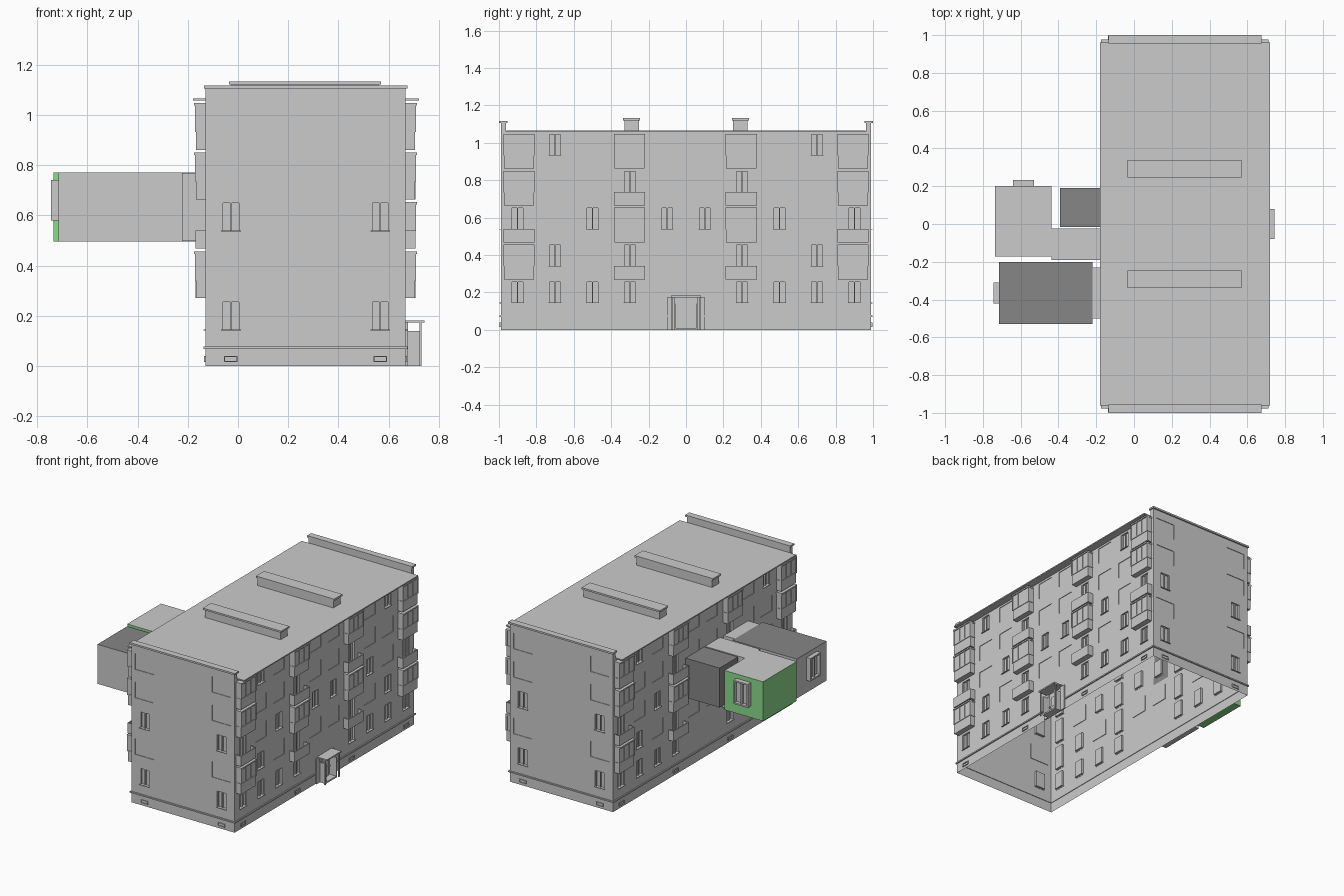
import bpy, bmesh
from mathutils import Vector

if "Cube" in bpy.data.objects:
    bpy.data.objects.remove(bpy.data.objects["Cube"])

def material(name, rgb):
    m = bpy.data.materials.new(name)
    m.diffuse_color = (*rgb, 1)
    m.use_nodes = True
    m.node_tree.nodes["Principled BSDF"].inputs["Base Color"].default_value = m.diffuse_color
    return m

GREY = material("light grey", (0.6, 0.6, 0.6))
DARK = material("dark grey", (0.24, 0.24, 0.24))
GREEN = material("green", (0.26, 0.70, 0.26))

X0, X1, Y, TOP = -0.13, 0.667, 0.99, 1.06
FLOORS = [0.145, 0.342, 0.54, 0.737, 0.935]      # window sill heights

def finish(name, bm, *mats):
    me = bpy.data.meshes.new(name)
    bm.to_mesh(me)
    bm.free()
    for m in mats:
        me.materials.append(m)
    ob = bpy.data.objects.new(name, me)
    bpy.context.collection.objects.link(ob)
    return ob

def quad(bm, pts, direction):
    f = bm.faces.new([bm.verts.new(p) for p in pts])
    f.normal_update()
    if f.normal.dot(direction) < 0:
        f.normal_flip()
    return f

def add_box(bm, x0, x1, y0, y1, z0, z1):
    r = bmesh.ops.create_cube(bm, size=1)
    for v in r["verts"]:
        v.co = ((x0 + x1) / 2 + v.co.x * abs(x1 - x0),
                (y0 + y1) / 2 + v.co.y * abs(y1 - y0),
                (z0 + z1) / 2 + v.co.z * abs(z1 - z0))
    return r["verts"]

def boxes(name, dims, mat=GREY):
    bm = bmesh.new()
    for d in dims:
        add_box(bm, *d)
    return finish(name, bm, mat)

# placement on each facade: (along wall, height, distance outward) -> point
SIDES = {
    "front": (lambda u, z, d: Vector((u, -Y - d, z)), Vector((0, -1, 0))),
    "back": (lambda u, z, d: Vector((u, Y + d, z)), Vector((0, 1, 0))),
    "right": (lambda u, z, d: Vector((X1 + d, u, z)), Vector((1, 0, 0))),
    "left": (lambda u, z, d: Vector((X0 - d, u, z)), Vector((-1, 0, 0))),
}

def side_boxes(name, side, dims, mat=GREY):
    P = SIDES[side][0]
    out = []
    for u0, u1, z0, z1, d0, d1 in dims:
        a, b = P(u0, z0, d0), P(u1, z1, d1)
        out.append((a.x, b.x, a.y, b.y, a.z, b.z))
    return boxes(name, out, mat)

def wall(side, u0, u1, wins, depth=0.014):
    """Wall sheet with recessed windows, their frames and sills."""
    P, n = SIDES[side]
    bm = bmesh.new()
    us = sorted({u0, u1, *[w[0] for w in wins], *[w[1] for w in wins]})
    zs = sorted({0.0, TOP, *[w[2] for w in wins], *[w[3] for w in wins]})
    for a, b in zip(us, us[1:]):
        for c, d in zip(zs, zs[1:]):
            mu, mz = (a + b) / 2, (c + d) / 2
            if not any(w[0] < mu < w[1] and w[2] < mz < w[3] for w in wins):
                quad(bm, [P(a, c, 0), P(b, c, 0), P(b, d, 0), P(a, d, 0)], n)
    bars = []
    for a, b, c, d in wins:
        big = b - a > 0.1
        dep = 0.004 if big else depth
        quad(bm, [P(a, c, -dep), P(b, c, -dep), P(b, d, -dep), P(a, d, -dep)], n)
        ring = [(a, c), (b, c), (b, d), (a, d)]
        mid = P((a + b) / 2, (c + d) / 2, 0)
        for p, q in zip(ring, ring[1:] + ring[:1]):
            pts = [P(*p, 0), P(*q, 0), P(*q, -dep), P(*p, -dep)]
            quad(bm, pts, mid - (pts[0] + pts[1]) / 2)
        if not big:
            m = (a + b) / 2
            bars += [(m - 0.003, m + 0.003, c, d, -dep, -0.005),
                     (a, a + 0.005, c, d, -dep, -0.003),
                     (b - 0.005, b, c, d, -dep, -0.003),
                     (a - 0.003, b + 0.003, c - 0.004, c, -0.002, 0.008)]
    bmesh.ops.remove_doubles(bm, verts=bm.verts, dist=1e-5)
    finish(side + "_wall", bm, GREY)
    side_boxes(side + "_window_frames", side, bars)

# end walls: two window columns, narrow windows on floors 0 and 2
end_wins = []
for cx in (-0.028, 0.567):
    for i, z in enumerate(FLOORS):
        h = 0.036 if i in (0, 2) else 0.073
        end_wins.append((cx - h, cx + h, z, z + 0.11))
for s in ("front", "back"):
    wall(s, X0, X1, end_wins)

# long walls: mixed broad and narrow windows between the balcony columns
long_wins = []
for i, z in enumerate(FLOORS):
    for y in (-0.7, -0.5, -0.1, 0.1, 0.5, 0.7):
        if i == 0 and abs(y) < 0.2:
            continue
        narrow = i == 0 or (i in (1, 4) and abs(y) == 0.7) or (i == 2 and abs(y) < 0.6)
        h = 0.034 if narrow else 0.062
        long_wins.append((y - h, y + h, z, z + 0.11))
    for y in (-0.9, -0.3, 0.3, 0.9):
        long_wins.append((y - 0.034, y + 0.034, z - (0.05 if i else 0), z + 0.11))
for s in ("right", "left"):
    wall(s, -Y, Y, long_wins)

# roof slab, end parapets with caps, ventilation blocks
boxes("roof", [(-0.18, 0.72, -0.96, 0.96, TOP - 0.002, TOP + 0.006)])
for s, name in ((-1, "front"), (1, "back")):
    boxes(name + "_parapet", [
        (X0, X1, s * 0.962, s * 0.99, 1.05, 1.105),
        (X0 - 0.006, X1 + 0.008, s * 0.955, s * 1.0, 1.105, 1.117),
    ])
    boxes(name + "_roof_vent", [(-0.025, 0.56, s * 0.252, s * 0.33, TOP, 1.12),
                                (-0.035, 0.57, s * 0.247, s * 0.338, 1.12, 1.132)])

# plinth ledge and cellar vents
for s in SIDES:
    ends = s in ("front", "back")
    a, b = (X0 - 0.008, X1 + 0.008) if ends else (-Y - 0.008, Y + 0.008)
    side_boxes(s + "_plinth_ledge", s, [(a, b, 0.068, 0.077, -0.004, 0.008)])
    vents = (-0.028, 0.567) if ends else (-0.9, -0.3, 0.3, 0.9)
    dims = []
    for v in vents:
        dims += [(v - 0.027, v + 0.027, 0.016, 0.02, 0, 0.006),
                 (v - 0.027, v + 0.027, 0.036, 0.04, 0, 0.006),
                 (v - 0.027, v - 0.023, 0.02, 0.036, 0, 0.006),
                 (v + 0.023, v + 0.027, 0.02, 0.036, 0, 0.006)]
    side_boxes(s + "_cellar_vents", s, dims)

# balconies: glazed ones are full height, open ones are parapets only
GLAZED = {True: (1, 3, 4), False: (2, 4)}        # keyed by end column
for s in ("right", "left"):
    solid, glazing, opened = [], [], []
    for y in (-0.893, -0.302, 0.295, 0.893):
        h = 0.084
        for i in range(1, 5):
            z = 0.27 + (i - 1) * 0.197
            if i in GLAZED[abs(y) > 0.5]:
                solid.append((y - h + 0.003, y + h - 0.003, z, z + 0.18, 0, 0.038))
                glazing += [(y - h, y + h, z + 0.176, z + 0.186, 0, 0.045),
                            (y - h, y + h, z + 0.07, z + 0.076, 0, 0.042)]
                glazing += [(y + k * h * 0.96 - 0.003, y + k * h * 0.96 + 0.003,
                             z + 0.076, z + 0.176, 0.03, 0.042) for k in (-1, -0.33, 0.33, 1)]
            else:
                opened += [(y - h, y + h, z, z + 0.008, 0, 0.04),
                           (y - h, y + h, z, z + 0.072, 0.034, 0.04),
                           (y - h, y - h + 0.006, z, z + 0.072, 0, 0.036),
                           (y + h - 0.006, y + h, z, z + 0.072, 0, 0.036)]
    side_boxes(s + "_glazed_balconies", s, solid)
    side_boxes(s + "_balcony_glazing_bars", s, glazing)
    side_boxes(s + "_open_balconies", s, opened)

# entrance porch: canopy, cheek walls, posts, door
boxes("entrance_canopy", [(X1, 0.743, -0.08, 0.08, 0.173, 0.182)])
boxes("entrance_cheeks", [(X1, 0.722, s * 0.055, s * 0.062, 0, 0.14) for s in (-1, 1)])
boxes("entrance_posts", [(0.722, 0.73, s * 0.072, s * 0.08, 0, 0.175) for s in (-1, 1)])
boxes("entrance_surround", [(X1, 0.676, s * 0.06, s * 0.1, 0, 0.176) for s in (-1, 1)])
boxes("entrance_door", [(X1, 0.673, -0.037, 0.037, 0, 0.14)])
boxes("entrance_step", [(X1, 0.72, -0.055, 0.055, 0, 0.01)])

# hanging modules on the left side
Z0, Z1 = 0.495, 0.77

def module(name, x0, x1, y0, y1, side_mat, top_mat):
    bm = bmesh.new()
    add_box(bm, x0, x1, y0, y1, Z0, Z1)
    bm.normal_update()
    for f in bm.faces:
        f.material_index = int(f.normal.z > 0.5)
    finish(name, bm, side_mat, top_mat)

module("green_module", -0.735, -0.437, -0.172, 0.2, GREEN, GREY)
module("large_module", -0.715, -0.22, -0.53, -0.2, GREY, DARK)
module("small_module", -0.392, X0, -0.015, 0.19, DARK, DARK)
module("link_corridor", -0.437, X0, -0.19, -0.025, GREY, GREY)
boxes("large_module_joint", [(-0.24, X0, -0.5, -0.23, Z0 + 0.003, Z1 - 0.003)])

def bay_bars(c, h, z0, z1, d0, d1):
    """Projecting window: deep outer frame, mullion and set-back panes."""
    t = 0.01
    return [(c - h, c - h + t, z0, z1, d0, d1), (c + h - t, c + h, z0, z1, d0, d1),
            (c - h, c + h, z0, z0 + t, d0, d1), (c - h, c + h, z1 - t, z1, d0, d1),
            (c - 0.006, c + 0.006, z0, z1, d0, d0 + (d1 - d0) * 0.7),
            (c - h + t, c + h - t, z0 + t, z1 - t, d0, d0 + (d1 - d0) * 0.3)]

boxes("green_module_window", [(a, b, d0, d1, z0, z1) for a, b, z0, z1, d0, d1
                              in bay_bars(-0.585, 0.056, 0.575, 0.74, 0.2, 0.234)])
boxes("large_module_window", [(d0, d1, a, b, z0, z1) for a, b, z0, z1, d0, d1
                              in bay_bars(-0.366, 0.056, 0.58, 0.74, -0.715, -0.745)])
